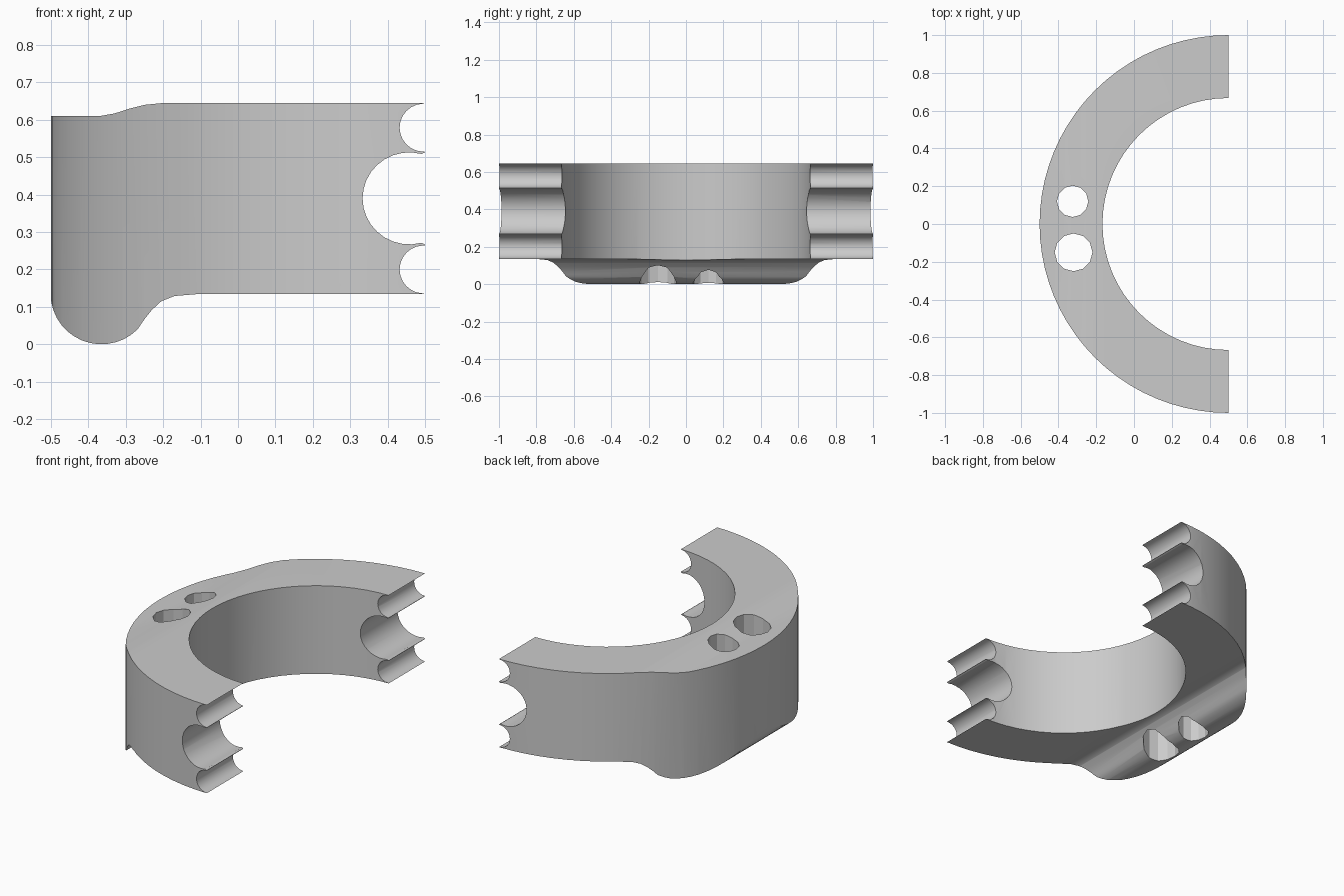
import bpy, bmesh
from math import cos, sin, radians
from mathutils import Vector

if "Cube" in bpy.data.objects:
    bpy.data.objects.remove(bpy.data.objects["Cube"])


def arc(cx, cy, rx, ry, a0, a1, n):
    """Points on an elliptical arc, angles in degrees."""
    angles = [radians(a0 + (a1 - a0) * i / n) for i in range(n + 1)]
    return [(cx + rx * cos(a), cy + ry * sin(a)) for a in angles]


def prism(name, points, direction):
    """Extrude a closed outline of 3D points along a direction."""
    bm = bmesh.new()
    face = bm.faces.new([bm.verts.new(p) for p in points])
    ext = bmesh.ops.extrude_face_region(bm, geom=[face], use_keep_orig=True)
    verts = [g for g in ext["geom"] if isinstance(g, bmesh.types.BMVert)]
    bmesh.ops.translate(bm, verts=verts, vec=Vector(direction))
    bmesh.ops.recalc_face_normals(bm, faces=bm.faces)
    mesh = bpy.data.meshes.new(name)
    bm.to_mesh(mesh)
    bm.free()
    obj = bpy.data.objects.new(name, mesh)
    bpy.context.collection.objects.link(obj)
    return obj


def vertical(name, outline):
    return prism(name, [(x, y, -0.2) for x, y in outline], (0, 0, 1.2))


def apply_boolean(target, cutter, operation):
    bpy.context.view_layer.objects.active = target
    mod = target.modifiers.new(cutter.name, "BOOLEAN")
    mod.operation, mod.object, mod.solver = operation, cutter, "EXACT"
    bpy.ops.object.modifier_apply(modifier=mod.name)
    bpy.data.objects.remove(cutter)


# Side profile: rounded foot, underside, three grooves, stepped top
profile = arc(-0.365, 0.135, 0.136, 0.135, 180, 315, 14)
profile += [(-0.25, 0.067), (-0.23, 0.092), (-0.205, 0.115), (-0.17, 0.129), (-0.11, 0.134)]
profile += [(0.5, 0.134)]
profile += arc(0.496, 0.2, 0.064, 0.064, 268, 92, 12)
profile += [(0.5, 0.2645), (0.5, 0.2665)]
profile += arc(0.458, 0.39, 0.125, 0.123, 285, 75, 18)
profile += [(0.5, 0.5125), (0.5, 0.5145)]
profile += arc(0.496, 0.579, 0.064, 0.064, 268, 92, 12)
profile += [(0.5, 0.645), (-0.2, 0.645), (-0.25, 0.64), (-0.29, 0.63), (-0.33, 0.617),
            (-0.37, 0.61), (-0.501, 0.61)]
clamp = prism("half_ring_clamp", [(x, -1.1, z) for x, z in profile], (0, 2.2, 0))

# Half ring seen from above
ring = [(0.7, 1.0)] + arc(0.5, 0, 1, 1, 90, 270, 40) + [(0.7, -1.0), (0.7, -0.667)]
ring += arc(0.5, 0, 0.667, 0.667, 270, 90, 32) + [(0.7, 0.667)]
apply_boolean(clamp, vertical("ring_outline", ring), "INTERSECT")

# Two vertical through holes
for x, y, r in ((-0.325, 0.12, 0.083), (-0.32, -0.15, 0.1)):
    hole = vertical("hole_cutter", arc(x, y, r, r, 0, 330, 11))
    apply_boolean(clamp, hole, "DIFFERENCE")

clamp.select_set(True)
bpy.context.view_layer.objects.active = clamp
bpy.ops.object.shade_smooth_by_angle(angle=radians(25))
